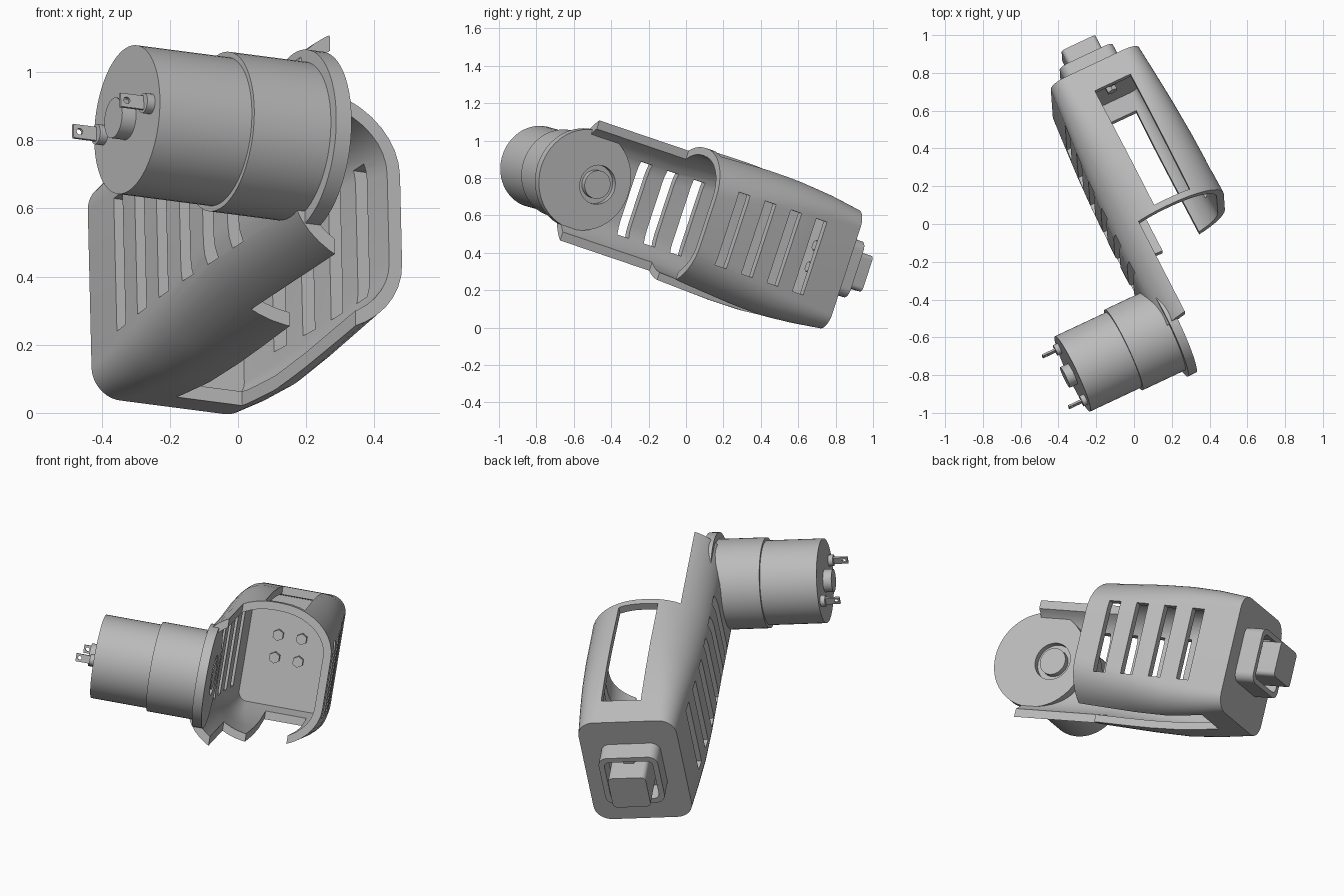
import bpy, bmesh, math
from mathutils import Matrix, Vector

if "Cube" in bpy.data.objects:
    bpy.data.objects.remove(bpy.data.objects["Cube"])

# Tilted frame: x = motor axis, y = towards the rear cap, z = up; origin on the flange face
ax = Vector((0.898, 0.422, -0.117)).normalized()
ay = Vector((-0.442, 0.85, -0.289))
ay = (ay - ax * ay.dot(ax)).normalized()
az = ax.cross(ay)
FRAME = Matrix.Translation((0.214, -0.54, 0.79)) @ Matrix((ax, ay, az)).transposed().to_4x4()

grey = bpy.data.materials.new("plain grey")
grey.use_nodes = True
grey.diffuse_color = (0.5, 0.5, 0.5, 1)
grey.node_tree.nodes["Principled BSDF"].inputs["Base Color"].default_value = (0.5, 0.5, 0.5, 1)
parts = []


def finish(name, bm, keep=True):
    bmesh.ops.recalc_face_normals(bm, faces=bm.faces)
    mesh = bpy.data.meshes.new(name)
    bm.to_mesh(mesh)
    bm.free()
    ob = bpy.data.objects.new(name, mesh)
    bpy.context.scene.collection.objects.link(ob)
    if keep:
        mesh.materials.append(grey)
        parts.append(ob)
    else:
        ob.hide_render = True
    return ob


def add_box(bm, x0, x1, y0, y1, z0, z1):
    mat = Matrix.Translation(((x0 + x1) / 2, (y0 + y1) / 2, (z0 + z1) / 2))
    bmesh.ops.create_cube(bm, size=1, matrix=mat @ Matrix.Diagonal((x1 - x0, y1 - y0, z1 - z0, 1)))


def rounded(cx, cz, w, h, rx, rz, y, n=10):
    """Rectangle outline with elliptical corners at depth y."""
    pts = []
    for k, (sx, sz) in enumerate(((1, 1), (-1, 1), (-1, -1), (1, -1))):
        for i in range(n + 1):
            a = math.pi / 2 * (k + i / n)
            pts.append((cx + sx * (w - rx) + rx * math.cos(a), y, cz + sz * (h - rz) + rz * math.sin(a)))
    return pts


def loft(bm, sections):
    rings = [[bm.verts.new(p) for p in s] for s in sections]
    n = len(rings[0])
    for a, b in zip(rings, rings[1:]):
        for i in range(n):
            bm.faces.new((a[i], a[(i + 1) % n], b[(i + 1) % n], b[i]))
    bm.faces.new(rings[0])
    bm.faces.new(rings[-1])


def lathe(name, x0, x1, radius, y=0, z=0, n=64, keep=True):
    """Cylinder along the motor axis."""
    bm = bmesh.new()
    loft(bm, [[(x, y + radius * math.cos(2 * math.pi * i / n), z + radius * math.sin(2 * math.pi * i / n))
               for i in range(n)] for x in (x0, x1)])
    return finish(name, bm, keep)


def stud(name, x, y, z, radius, depth, sides, keep=True):
    """Cylinder or prism along the housing axis."""
    bm = bmesh.new()
    bmesh.ops.create_cone(bm, cap_ends=True, segments=sides, radius1=radius, radius2=radius, depth=depth,
                          matrix=Matrix.Translation((x, y, z)) @ Matrix.Rotation(math.pi / 2, 4, 'X'))
    return finish(name, bm, keep)


def cut(ob, cutter):
    mod = ob.modifiers.new("cut", 'BOOLEAN')
    mod.operation = 'DIFFERENCE'
    mod.solver = 'EXACT'
    mod.object = cutter
    bpy.context.view_layer.objects.active = ob
    bpy.ops.object.modifier_apply(modifier=mod.name)
    bpy.data.objects.remove(cutter)


# Housing: tapered rounded shell, (depth, centre z, half width, half height, corner radii)
CX, WALL, RIM, FRONT, REAR = 0.224, 0.042, 0.51, -0.05, 1.41
stations = [(FRONT, -0.013, 0.318, 0.376, 0.3, 0.24), (RIM, -0.013, 0.318, 0.376, 0.3, 0.24),
            (0.85, -0.018, 0.304, 0.38, 0.22, 0.19), (1.05, -0.022, 0.29, 0.374, 0.16, 0.15),
            (1.23, -0.022, 0.275, 0.358, 0.12, 0.12), (REAR, -0.024, 0.26, 0.333, 0.09, 0.09)]
bm = bmesh.new()
loft(bm, [rounded(CX, cz, w, h, rx, rz, y) for y, cz, w, h, rx, rz in stations])
housing = finish("housing", bm)
bm = bmesh.new()
inner = [(-0.3,) + stations[0][1:]] + stations[1:-1] + [(REAR - WALL,) + stations[-1][1:]]
loft(bm, [rounded(CX, cz, w - WALL, h - WALL, rx - WALL, rz - WALL, y) for y, cz, w, h, rx, rz in inner])
cut(housing, finish("cavity_cutter", bm, False))

# Front cutaway leaves only the motor side wall
bm = bmesh.new()
add_box(bm, 0.045, 1, -0.5, RIM, -1, 1)
cut(housing, finish("front_cutter", bm, False))

# Top window, open bottom slot and ventilation slots
bm = bmesh.new()
add_box(bm, 0.155, 0.365, RIM + 0.035, 1.265, 0.25, 0.6)
add_box(bm, 0.17, 0.385, RIM - 0.1, 1.27, -0.6, -0.25)
for k in range(6):
    y = 0.337 + 0.166 * k
    add_box(bm, -0.2, 0.04, y - 0.035, y + 0.035, -0.22, 0.19)
    if k > 1:
        add_box(bm, 0.42, 0.7, y - 0.035, y + 0.035, -0.22, 0.19)
cut(housing, finish("slot_cutter", bm, False))

# Motor can, gearbox, and flange with a recess around the offset output shaft
lathe("motor_can", -0.6, -0.29, 0.22)
lathe("gearbox", -0.3, -0.04, 0.236)
flange = lathe("flange", -0.05, 0, 0.272)
cut(flange, lathe("recess_cutter", -0.035, 0.1, 0.105, y=0.08, z=-0.003, keep=False))
lathe("output_shaft", -0.045, 0, 0.076, y=0.08, z=-0.003)
lathe("rear_boss", -0.645, -0.59, 0.06)

# Terminals with pierced tabs
for side, label in ((-1, "front"), (1, "rear")):
    y = side * 0.158
    lathe(label + "_terminal_base", -0.625, -0.59, 0.03, y=y, n=24)
    bm = bmesh.new()
    add_box(bm, -0.7, -0.61, y - 0.005, y + 0.005, -0.021, 0.021)
    tab = finish(label + "_terminal_tab", bm)
    cut(tab, stud("tab_cutter", -0.68, y, 0, 0.01, 0.1, 16, keep=False))

# Rear socket with a plug inside
bm = bmesh.new()
loft(bm, [rounded(CX, 0, 0.157, 0.157, 0.05, 0.05, y) for y in (REAR - 0.01, REAR + 0.11)])
socket = finish("rear_socket", bm)
bm = bmesh.new()
loft(bm, [rounded(CX, 0, 0.128, 0.128, 0.03, 0.03, y) for y in (REAR + 0.005, REAR + 0.2)])
cut(socket, finish("socket_cutter", bm, False))
bm = bmesh.new()
loft(bm, [rounded(CX, 0, 0.1, 0.1, 0.025, 0.025, y) for y in (REAR - 0.01, REAR + 0.205)])
finish("rear_plug", bm)

# Small peg in the socket and four hex bolts inside the cap
stud("socket_peg", CX, REAR + 0.04, 0.105, 0.028, 0.1, 20)
for i in (-1, 1):
    for j in (-1, 1):
        stud("cap_bolt", CX + i * 0.062, REAR - WALL - 0.012, j * 0.06, 0.03, 0.035, 6)

# Tilt everything into place and smooth the round surfaces
for ob in parts:
    ob.data.transform(FRAME)
    ob.select_set(True)
bpy.context.view_layer.objects.active = housing
bpy.ops.object.shade_smooth_by_angle(angle=math.radians(30))
